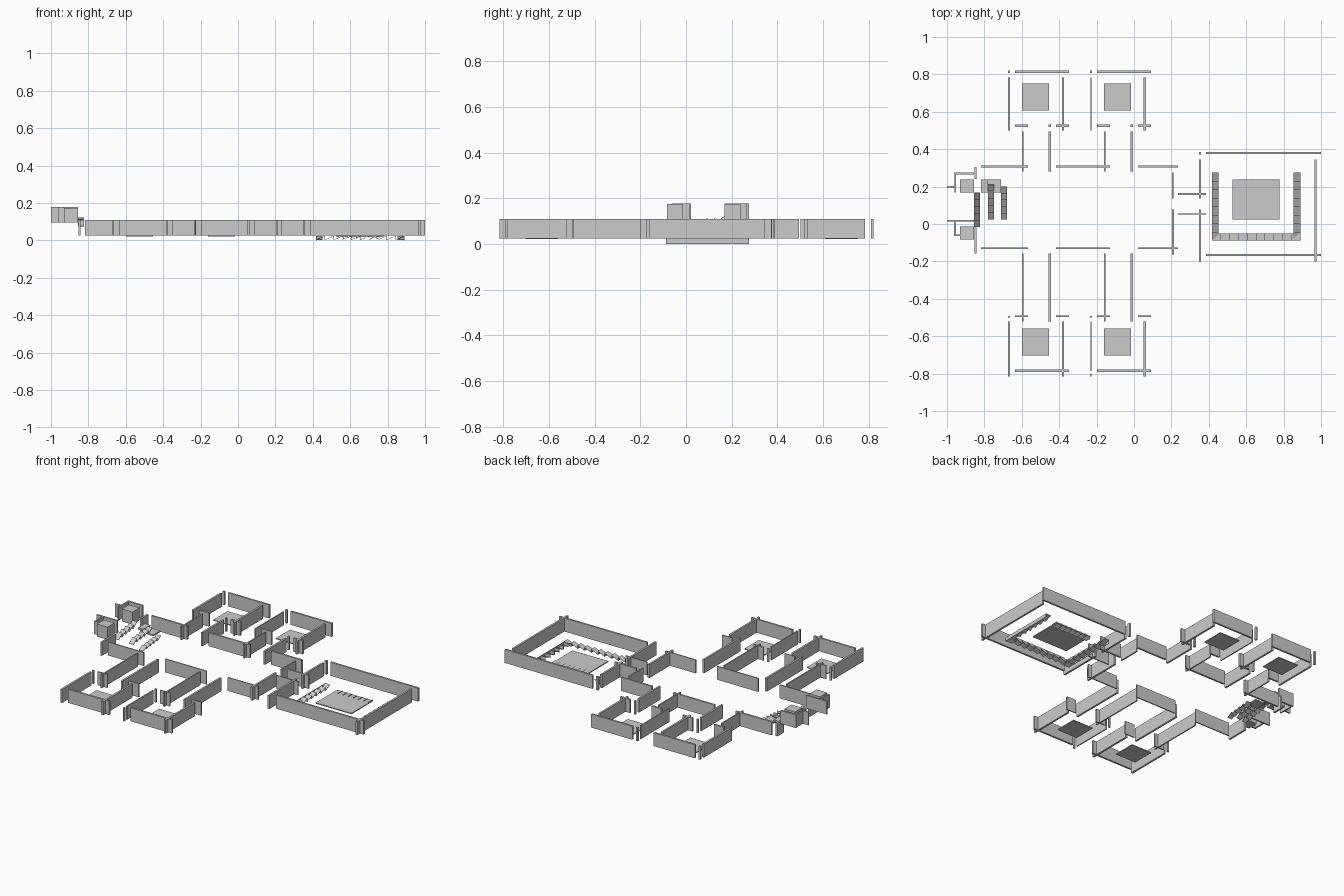
import bpy, bmesh
from mathutils import Matrix

Z0, Z1 = 0.025, 0.11


def box(name, x0, x1, y0, y1, z0=Z0, z1=Z1):
    bm = bmesh.new()
    bmesh.ops.create_cube(bm, size=1)
    for v in bm.verts:
        v.co.x = x0 if v.co.x < 0 else x1
        v.co.y = y0 if v.co.y < 0 else y1
        v.co.z = z0 if v.co.z < 0 else z1
    me = bpy.data.meshes.new(name)
    bm.to_mesh(me)
    bm.free()
    ob = bpy.data.objects.new(name, me)
    bpy.context.collection.objects.link(ob)
    return ob


def wall_x(y, x0, x1, t=0.012, z0=Z0, z1=Z1):
    box("wall_along_x", x0, x1, y - t / 2, y + t / 2, z0, z1)


def wall_y(x, y0, y1, t=0.012, z0=Z0, z1=Z1):
    box("wall_along_y", x - t / 2, x + t / 2, y0, y1, z0, z1)


def saw(name, x0, x1, y0, y1, z0, z1, n, along="x", drop=0.0):
    """Strip of n thin ramps, each ending in a vertical drop."""
    a0, a1, b0, b1 = (x0, x1, y0, y1) if along == "x" else (y0, y1, x0, x1)
    bm = bmesh.new()
    pts = []
    for i in range(n):
        s = (a1 - a0) / n
        d = drop * i / n
        pts += [(a0 + s * i, z0 + d), (a0 + s * (i + 1), z1 + d)]
    rows = []
    for a, z in pts:
        rows.append([bm.verts.new((a, b, z) if along == "x" else (b, a, z)) for b in (b0, b1)])
    for p, q in zip(rows, rows[1:]):
        bm.faces.new((p[0], q[0], q[1], p[1]))
    bmesh.ops.recalc_face_normals(bm, faces=bm.faces)
    me = bpy.data.meshes.new(name)
    bm.to_mesh(me)
    bm.free()
    ob = bpy.data.objects.new(name, me)
    bpy.context.collection.objects.link(ob)
    m = ob.modifiers.new("thickness", "SOLIDIFY")
    m.thickness = 0.003
    m.offset = 0


# Four side chambers with corridors
for dx in (0, 0.438):
    tl = 0.012 if dx == 0 else 0.007
    # north chamber
    box("corner_post", dx - 0.674, dx - 0.662, 0.808, 0.82)
    wall_x(0.814, dx - 0.636, dx - 0.348)
    wall_y(dx - 0.668, 0.5, 0.783, tl)
    wall_y(dx - 0.38, 0.5, 0.783)
    wall_x(0.525, dx - 0.636, dx - 0.567)
    wall_x(0.525, dx - 0.417, dx - 0.348)
    box("door_post", dx - 0.456, dx - 0.444, 0.519, 0.531)
    wall_y(dx - 0.594, 0.28, 0.495, 0.008)
    wall_y(dx - 0.45, 0.28, 0.495)
    box("floor_pad", dx - 0.599, dx - 0.455, 0.607, 0.75, 0.021, 0.026)
    # south chamber
    box("corner_post", dx - 0.674, dx - 0.662, -0.499, -0.491)
    wall_y(dx - 0.668, -0.815 if dx == 0 else -0.785, -0.52, tl)
    wall_y(dx - 0.38, -0.815, -0.52)
    wall_x(-0.785, dx - 0.636, dx - 0.348)
    wall_x(-0.494, dx - 0.636, dx - 0.567, 0.007)
    wall_x(-0.494, dx - 0.417, dx - 0.348, 0.007)
    wall_y(dx - 0.594, -0.52, -0.158, 0.008)
    wall_y(dx - 0.45, -0.52, -0.158)
    box("floor_pad", dx - 0.599, dx - 0.455, -0.703, -0.56, 0.021, 0.026)
box("corner_post", -0.235, -0.226, -0.815, -0.803)

# Main hall walls
for y, t in ((0.307, 0.012), (-0.13, 0.007)):
    for x0, x1 in ((-0.818, -0.567), (-0.417, -0.128), (0.021, 0.235)):
        wall_x(y, x0, x1, t)

# East passage
wall_y(0.208, 0.136, 0.275, 0.009)
wall_y(0.208, -0.163, 0.078)
wall_x(0.16, 0.235, 0.385)
wall_x(0.053, 0.235, 0.385, 0.007)

# East great room
wall_y(0.353, 0.136, 0.345)
wall_y(0.353, -0.2, 0.078)
box("corner_post", 0.347, 0.359, 0.372, 0.386)
wall_x(0.379, 0.385, 1.0)
wall_x(-0.166, 0.385, 1.0)
wall_y(0.97, -0.2, 0.345)

# Great room platform and ramped surround
box("platform", 0.527, 0.778, 0.024, 0.238, 0.019, 0.025)
saw("platform_ramps", 0.527, 0.778, 0.2, 0.238, 0.008, 0.028, 7)
saw("front_ramps", 0.417, 0.89, -0.088, -0.052, 0.003, 0.023, 10)
for x0, x1, edge in ((0.417, 0.453, 0.417), (0.854, 0.89, 0.888)):
    saw("side_ramps", x0, x1, -0.088, 0.275, 0.003, 0.023, 8, "y")
    box("ramp_side", edge, edge + 0.002, -0.088, 0.275, 0.0, 0.023)

# West entrance walls
wall_y(-0.848, -0.158, -0.02)
wall_y(-0.848, 0.24, 0.305)
H = dict(z0=0.095, z1=0.178)
wall_x(0.27, -0.963, -0.856, **H)
wall_y(-0.957, 0.168, 0.265, 0.008, **H)
wall_x(0.2, -1.0, -0.963, 0.008, **H)
wall_x(0.018, -1.0, -0.856, 0.009, **H)
wall_y(-0.957, -0.06, 0.014, 0.009, **H)
wall_x(-0.06, -0.963, -0.93, 0.009, **H)
for y0, y1 in ((0.168, 0.238), (-0.083, -0.013)):
    box("entrance_block", -0.93, -0.856, y0, y1, 0.095, 0.174)

# West switchback stairs with landings
saw("upper_stair", -0.856, -0.824, -0.015, 0.168, 0.075, 0.105, 5, "y", 0.02)
saw("middle_stair", -0.781, -0.749, 0.024, 0.21, 0.05, 0.075, 5, "y", 0.015)
saw("lower_stair", -0.711, -0.679, 0.024, 0.2, 0.027, 0.047, 5, "y", 0.015)
box("upper_landing", -0.818, -0.781, 0.168, 0.238, 0.075, 0.085)
box("lower_landing", -0.781, -0.711, 0.168, 0.238, 0.06, 0.068)
